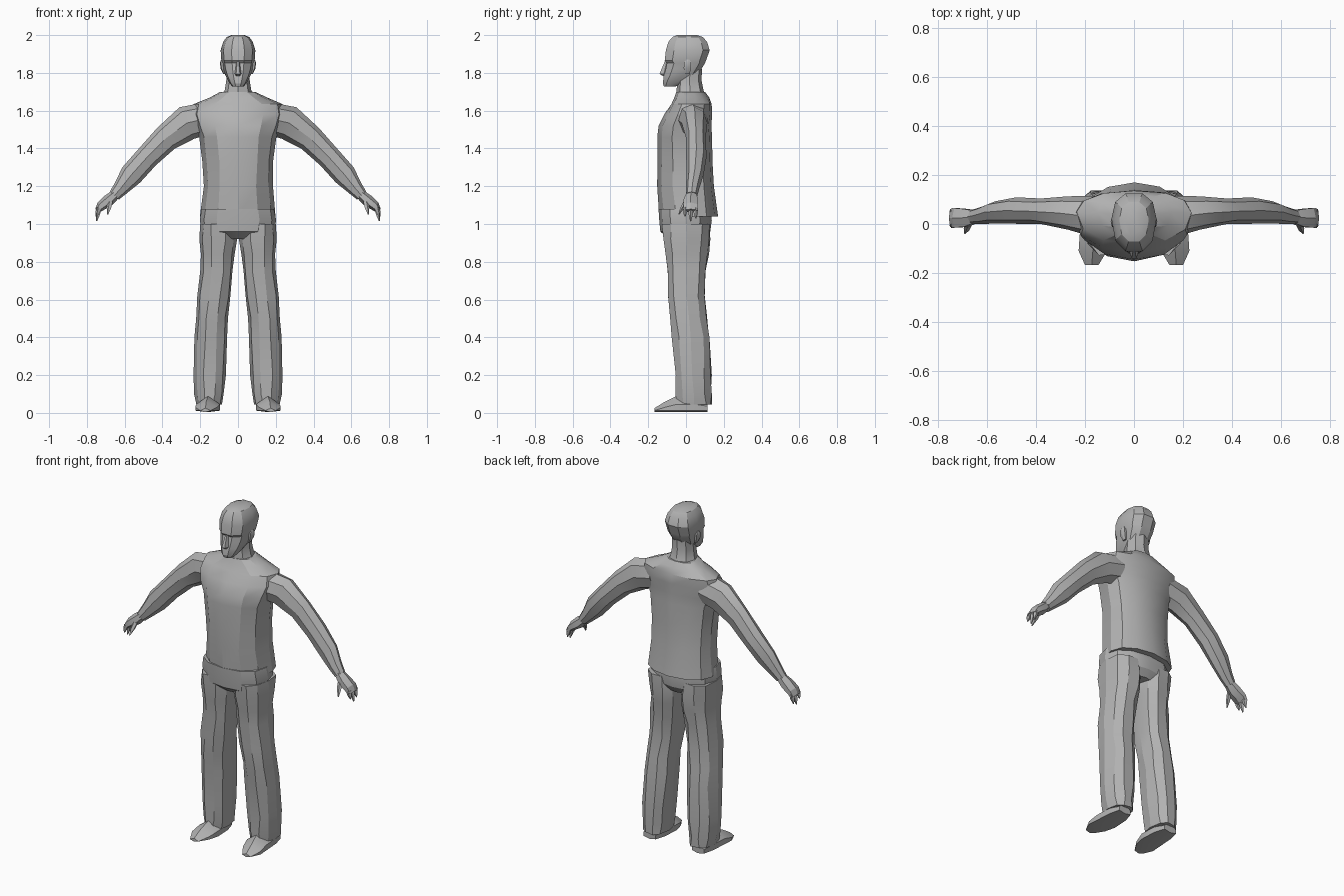
import bpy, bmesh, math, random
from mathutils import Vector

random.seed(4)
cube = bpy.data.objects.get("Cube")
if cube:
    bpy.data.objects.remove(cube, do_unlink=True)

mat = bpy.data.materials.new("plain grey")
mat.use_nodes = True
mat.diffuse_color = (0.45, 0.45, 0.45, 1)
mat.node_tree.nodes["Principled BSDF"].inputs["Base Color"].default_value = (0.45, 0.45, 0.45, 1)


def finish(bm, name, angle=25):
    bmesh.ops.recalc_face_normals(bm, faces=bm.faces)
    mesh = bpy.data.meshes.new(name)
    bm.to_mesh(mesh)
    bm.free()
    ob = bpy.data.objects.new(name, mesh)
    bpy.context.collection.objects.link(ob)
    mesh.materials.append(mat)
    bpy.ops.object.select_all(action='DESELECT')
    ob.select_set(True)
    bpy.context.view_layer.objects.active = ob
    bpy.ops.object.shade_smooth_by_angle(angle=math.radians(angle))
    return ob


def skin(loops, name, angle=25):
    """Join rings of points into a closed tube."""
    bm = bmesh.new()
    rings = [[bm.verts.new(p) for p in loop] for loop in loops]
    n = len(rings[0])
    for a, b in zip(rings, rings[1:]):
        for i in range(n):
            j = (i + 1) % n
            bm.faces.new((a[i], a[j], b[j], b[i]))
    bm.faces.new(rings[0])
    bm.faces.new(rings[-1])
    return finish(bm, name, angle)


def power(v, p):
    return math.copysign(abs(v) ** p, v)


def upright(rows, n=12, mid=0.5, square=0.85, wobble=0.0):
    """Level rings from rows of z, left x, right x, front y, back y."""
    loops = []
    for z, x0, x1, y0, y1 in rows:
        yc = y0 + (y1 - y0) * mid
        loop = []
        for i in range(n):
            t = math.tau * i / n
            c, s = power(math.cos(t), square), power(math.sin(t), square)
            x = (x0 + x1) / 2 + c * (x1 - x0) / 2
            y = yc + s * ((y1 - yc) if s > 0 else (yc - y0))
            loop.append(Vector((x, y, z)) + Vector((random.uniform(-1, 1), random.uniform(-1, 1), 0)) * wobble)
        loops.append(loop)
    return loops


def limb(rows, n=8):
    """Rings across a path, from rows of x, y, z, height, depth."""
    pts = [Vector(r[:3]) for r in rows]
    loops = []
    for k, r in enumerate(rows):
        d = pts[min(k + 1, len(pts) - 1)] - pts[max(k - 1, 0)]
        up = Vector((-d.z, 0, d.x)).normalized()
        loops.append([pts[k] + up * (r[3] * math.cos(math.tau * i / n))
                      + Vector((0, r[4] * math.sin(math.tau * i / n), 0)) for i in range(n)])
    return loops


def mirrored(loops, name, angle=25):
    for side, s in (("left", 1), ("right", -1)):
        skin([[Vector((p.x * s, p.y, p.z)) for p in loop] for loop in loops], side + "_" + name, angle)


def even(rows):
    return [(z, -w, w, a, b) for z, w, a, b in rows]


# Shirt, loose at the hem and sloping over the shoulders
shirt = even([(1.04, .20, -.14, .168), (1.20, .183, -.152, .15), (1.33, .188, -.15, .142),
              (1.46, .205, -.15, .135), (1.52, .225, -.145, .135), (1.58, .245, -.115, .138),
              (1.635, .235, -.08, .135), (1.67, .15, -.06, .12), (1.70, .09, -.05, .10)])
skin(upright(shirt, mid=.6, square=.9, wobble=.003), "shirt")

# Trouser seat
seat = even([(1.08, .192, -.145, .13), (1.02, .203, -.143, .135), (.96, .19, -.135, .13), (.92, .10, -.09, .10)])
skin(upright(seat, wobble=.002), "trouser_seat")

# Trouser legs
leg = [(1.0, .012, .202, -.13, .13), (.92, .008, .20, -.125, .13), (.84, .016, .196, -.115, .122),
       (.75, .026, .20, -.105, .11), (.62, .036, .212, -.10, .10), (.50, .052, .22, -.09, .115),
       (.40, .055, .226, -.075, .128), (.20, .066, .234, -.062, .137), (.10, .075, .23, -.058, .137),
       (.045, .085, .224, -.055, .137)]
mirrored(upright(leg, n=10, wobble=.005), "trouser_leg", 20)

# Shoes, lofted from heel to toe
shoe = []
for y, x0, x1, h in [(.115, .12, .20, .07), (.05, .10, .215, .09), (-.05, .095, .222, .09),
                     (-.11, .11, .226, .06), (-.168, .145, .20, .025)]:
    m = (x0 + x1) / 2
    shoe.append([Vector((x0, y, .012)), Vector((m, y, .004)), Vector((x1, y, .012)),
                 Vector((x1, y, h * .5)), Vector((m, y, h)), Vector((x0, y, h * .5))])
mirrored(shoe, "shoe", 30)

# Sleeves and forearms
arm = [(.16, .03, 1.56, .085, .085), (.27, .045, 1.535, .092, .068), (.38, .052, 1.455, .072, .052),
       (.48, .055, 1.355, .063, .054), (.565, .048, 1.26, .062, .045), (.62, .035, 1.19, .042, .036),
       (.655, .03, 1.15, .032, .03)]
mirrored(limb(arm), "arm", 30)

# Palms
palm = [(.64, .03, 1.165, .025, .026), (.685, .025, 1.125, .032, .042), (.725, .025, 1.095, .026, .046),
        (.745, .025, 1.07, .014, .042)]
mirrored(limb(palm, 6), "palm", 20)


# Tapered fingers
def finger(a, b, name):
    mirrored(limb([(*a, .015, .013), (*[(p + q) / 2 for p, q in zip(a, b)], .013, .012), (*b, .003, .003)], 5),
             name, 20)


for k, (y, z) in enumerate([(-.005, 1.04), (.025, 1.015), (.052, 1.03)]):
    finger((.735, y, 1.085), (.748, y, z), "finger_%d" % (k + 1))
finger((.675, .0, 1.12), (.69, -.038, 1.05), "thumb")

# Neck
neck = even([(1.66, .10, -.05, .11), (1.71, .07, -.05, .092), (1.76, .062, -.045, .082), (1.82, .06, -.04, .085)])
skin(upright(neck, n=8), "neck")

# Head with a brow ledge over the eyes
head = even([(1.728, .03, -.118, -.055), (1.745, .045, -.125, -.02), (1.785, .066, -.122, .06),
             (1.82, .078, -.112, .085), (1.852, .084, -.106, .105), (1.865, .088, -.118, .11),
             (1.92, .092, -.112, .13), (1.965, .078, -.098, .115), (1.99, .06, -.075, .092),
             (2.0, .035, -.05, .06)])
skin(upright(head, n=10, mid=.55), "head")

# Nose
nose = even([(1.783, .012, -.125, -.09), (1.795, .018, -.143, -.09), (1.825, .013, -.13, -.09),
             (1.86, .008, -.114, -.09)])
skin(upright(nose, n=6), "nose", 20)

# Ears
ear = [(1.795, .066, .078, -.005, .02), (1.825, .07, .093, -.015, .03), (1.855, .075, .095, -.012, .03),
       (1.87, .078, .09, .0, .02)]
mirrored(upright(ear, n=6), "ear")
